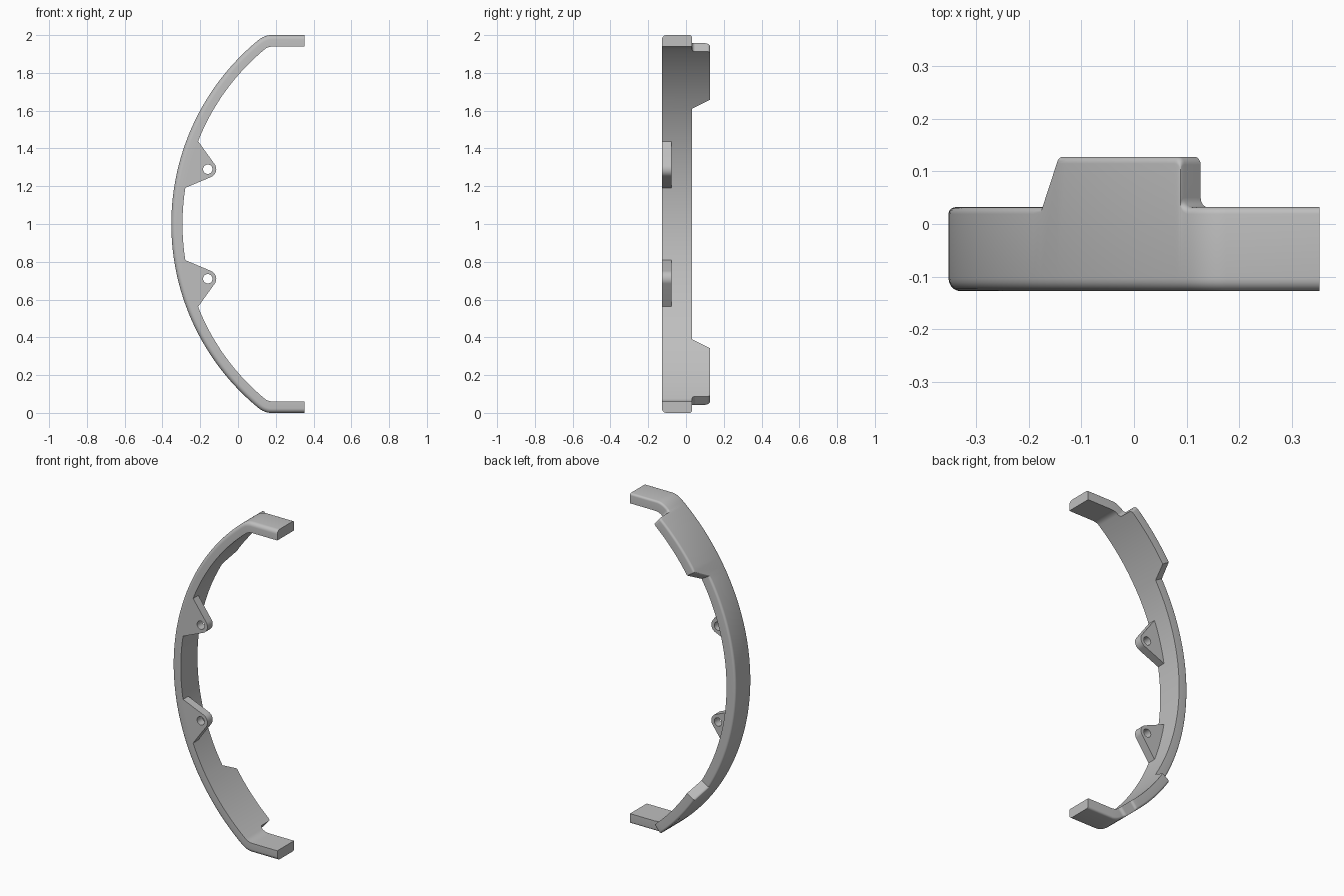
import bpy, bmesh
from math import radians, sin, cos, acos, atan2, pi
from mathutils import Vector

cube = bpy.data.objects.get("Cube")
if cube:
    bpy.data.objects.remove(cube)

grey = bpy.data.materials.new("light_grey")
grey.use_nodes = True
COLOUR = (0.52, 0.52, 0.52, 1)
grey.diffuse_color = COLOUR
grey.node_tree.nodes["Principled BSDF"].inputs["Base Color"].default_value = COLOUR

# Overall dimensions, heights measured from mid-height
CX, R_OUT, R_IN = 0.906, 1.259, 1.2
FRONT, BACK, TAB_BACK = -0.128, 0.032, 0.128
END_X, TOP, UNDER = 0.353, 1.0, 0.94


def on_arc(radius, degrees):
    a = radians(degrees)
    return Vector((CX - radius * cos(a), radius * sin(a)))


def bezier(a, b, c, t):
    return a * (1 - t) ** 2 + b * 2 * t * (1 - t) + c * t ** 2


def finish(bm, name):
    """Turn the upper half into an object mirrored about mid-height."""
    bmesh.ops.recalc_face_normals(bm, faces=bm.faces)
    mesh = bpy.data.meshes.new(name)
    bm.to_mesh(mesh)
    bm.free()
    mesh.materials.append(grey)
    obj = bpy.data.objects.new(name, mesh)
    bpy.context.collection.objects.link(obj)
    obj.location.z = 1
    mirror = obj.modifiers.new("mirror", 'MIRROR')
    mirror.use_axis = (False, False, True)
    bpy.ops.object.select_all(action='DESELECT')
    obj.select_set(True)
    bpy.context.view_layer.objects.active = obj
    bpy.ops.object.shade_smooth_by_angle(angle=radians(32))
    return obj


def band_section(outer, inner, back):
    """Cross-section with a sharp inner side and rounded outer edges."""
    d = (inner - outer).normalized()
    pts = [(inner, FRONT)]
    for r, y, sign in ((0.024, FRONT, 1), (0.013, back, -1)):
        arc = []
        for k in range(6):
            a = k / 5 * pi / 2
            arc.append((outer + d * r * (1 - sin(a)), y + sign * r * (1 - cos(a))))
        pts += arc if sign == 1 else arc[::-1]
    pts.append((inner, back))
    return [Vector((p.x, y, p.y)) for p, y in pts]


# Stations along the arc: angle and back edge, with the tab stepping out
TAB_START, TAB_FULL, TAB_END = 30.6, 33.3, 49.5
stations = [(TAB_START * k / 24, BACK) for k in range(25)]
stations += [(TAB_FULL + (TAB_END - 0.7 - TAB_FULL) * k / 12, TAB_BACK) for k in range(13)]
for k in range(1, 6):    # convex corner of the tab
    a = k / 5 * pi / 2
    stations.append((TAB_END - 0.7 * (1 - sin(a)), TAB_BACK - 0.015 * (1 - cos(a))))
for k in range(6):       # concave fillet back to the bar
    a = k / 5 * pi / 2
    stations.append((TAB_END + 0.01 + 0.85 * (1 - cos(a)), BACK + 0.018 * (1 - sin(a))))

sections = [band_section(on_arc(R_OUT, t), on_arc(R_IN, t), b) for t, b in stations]

# Rounded bend into the straight end arm
for k in range(9):
    t = k / 8
    o = bezier(on_arc(R_OUT, 50.5), Vector((0.14, TOP)), Vector((0.175, TOP)), t)
    i = bezier(on_arc(R_IN, 50.5), Vector((0.16, UNDER)), Vector((0.19, UNDER)), t)
    sections.append(band_section(o, i, BACK))
sections.append(band_section(Vector((END_X, TOP)), Vector((END_X, UNDER)), BACK))

bm = bmesh.new()
rings = [[bm.verts.new(p) for p in s] for s in sections]
n = len(rings[0])
for a, b in zip(rings, rings[1:]):
    for j in range(n):
        bm.faces.new((a[j], a[(j + 1) % n], b[(j + 1) % n], b[j]))
bm.faces.new(rings[-1])
finish(bm, "curved_band")

# Mounting lug: rounded tip tangent to two straight sides, with a through hole
tip, tip_r, hole_r = Vector((-0.16, 0.29)), 0.045, 0.025
LOW, HIGH = 9.1, 21.5


def tangent_angle(p, sign):
    d = p - tip
    return atan2(d.y, d.x) + sign * acos(tip_r / d.length)


start = tangent_angle(on_arc(R_IN, LOW), 1) % (2 * pi) - 2 * pi
end = tangent_angle(on_arc(R_IN, HIGH), -1)
outline = [on_arc(R_IN + 0.003, HIGH + (LOW - HIGH) * k / 8) for k in range(9)]
for k in range(13):
    a = start + (end - start) * k / 12
    outline.append(tip + tip_r * Vector((cos(a), sin(a))))
hole = [tip + hole_r * Vector((cos(k * pi / 12), sin(k * pi / 12))) for k in range(24)]

bm = bmesh.new()
edges = []
for loop in (outline, hole):
    vs = [bm.verts.new((p.x, FRONT, p.y)) for p in loop]
    edges += [bm.edges.new((vs[k - 1], vs[k])) for k in range(len(vs))]
bmesh.ops.triangle_fill(bm, use_beauty=True, edges=edges)
grown = bmesh.ops.extrude_face_region(bm, geom=bm.faces[:], use_keep_orig=True)
moved = [g for g in grown["geom"] if isinstance(g, bmesh.types.BMVert)]
bmesh.ops.translate(bm, vec=(0, 0.05, 0), verts=moved)
finish(bm, "mounting_lugs")
